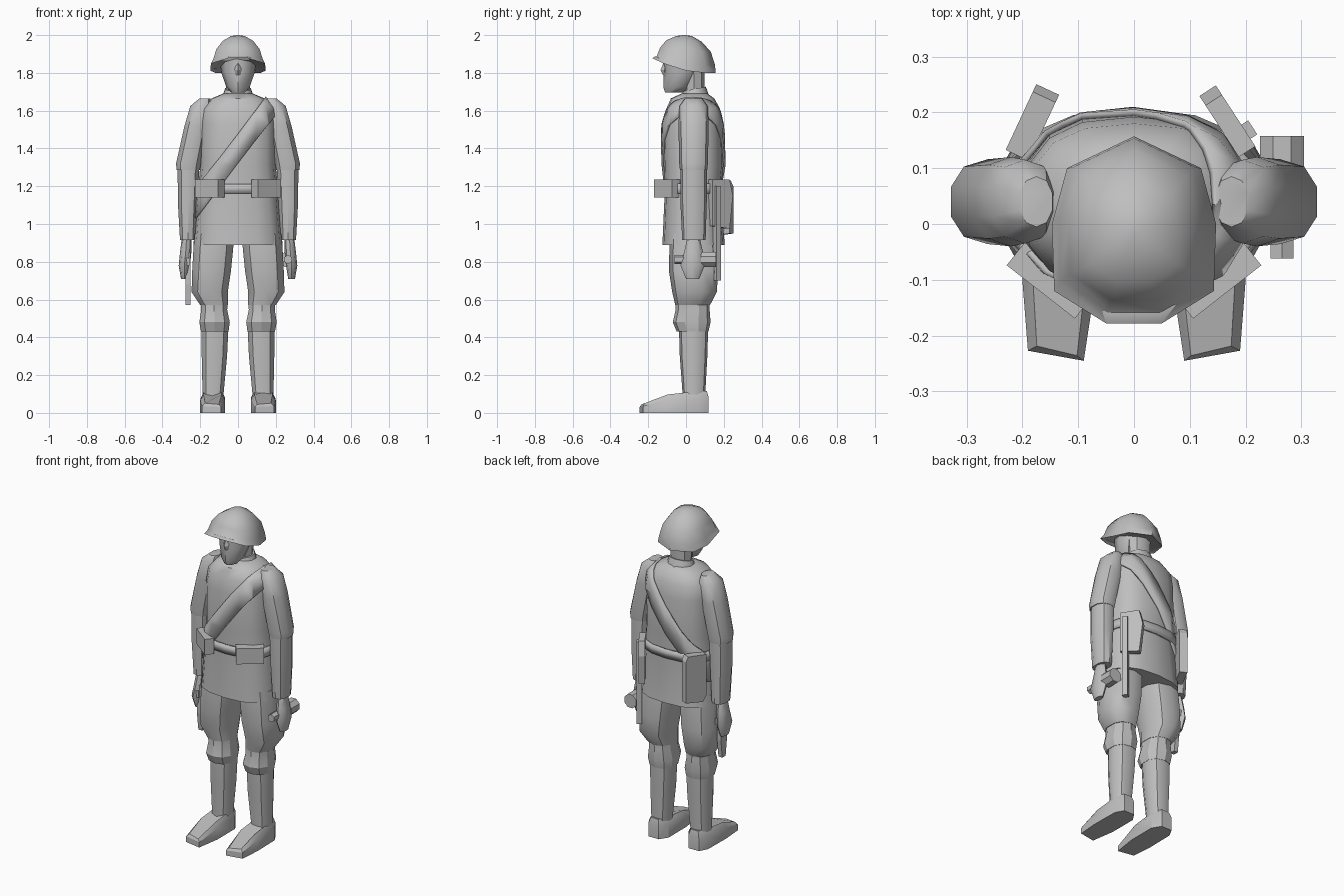
import bpy, bmesh, math
from mathutils import Matrix, Vector

if "Cube" in bpy.data.objects:
    bpy.data.objects.remove(bpy.data.objects["Cube"])

grey = bpy.data.materials.new("plain_grey")
grey.diffuse_color = (0.52, 0.52, 0.52, 1)
grey.use_nodes = True
grey.node_tree.nodes["Principled BSDF"].inputs["Base Color"].default_value = grey.diffuse_color


def finish(name, bm, smooth=40):
    bmesh.ops.recalc_face_normals(bm, faces=bm.faces)
    me = bpy.data.meshes.new(name)
    bm.to_mesh(me)
    bm.free()
    ob = bpy.data.objects.new(name, me)
    bpy.context.collection.objects.link(ob)
    me.materials.append(grey)
    if smooth:
        bpy.ops.object.select_all(action='DESELECT')
        ob.select_set(True)
        bpy.context.view_layer.objects.active = ob
        bpy.ops.object.shade_smooth_by_angle(angle=math.radians(smooth))
    return ob


def skin(rings):
    """Closed bmesh through rings of points with equal counts."""
    bm = bmesh.new()
    vs = [[bm.verts.new(p) for p in r] for r in rings]
    n = len(rings[0])
    for a, b in zip(vs, vs[1:]):
        for i in range(n):
            j = (i + 1) % n
            bm.faces.new((a[i], a[j], b[j], b[i]))
    bm.faces.new(vs[0])
    bm.faces.new(vs[-1])
    return bm


def loft(rings, n=10, power=1.0, side=1, tilt=0.0):
    """Rings are (centre x, centre y, z, radius x, radius y)."""
    out = []
    for cx, cy, z, rx, ry in rings:
        ring = []
        for i in range(n):
            a = 2 * math.pi * i / n - math.pi / 2
            c, s = math.cos(a), math.sin(a)
            u = math.copysign(abs(c) ** power, c) * rx
            v = math.copysign(abs(s) ** power, s) * ry
            ring.append((side * (cx + u), cy + v, z + tilt * v))
        out.append(ring)
    return skin(out)


def prism(name, outline, thick, centre, angle):
    """Upright plate: outline in (along, z), turned about z by angle degrees."""
    turn = Matrix.Translation(Vector(centre)) @ Matrix.Rotation(math.radians(angle), 4, 'Z')
    rings = [[turn @ Vector((u, t, z)) for u, z in outline] for t in (-thick / 2, thick / 2)]
    return finish(name, skin(rings), 0)


def box(name, centre, size, angle=0):
    u, z = size[0] / 2, size[2] / 2
    return prism(name, [(-u, -z), (u, -z), (u, z), (-u, z)], size[1], centre, angle)


# Tunic with skirt
TUNIC = [(0, .04, .89, .236, .165), (0, .035, 1.16, .213, .148), (0, .04, 1.31, .2, .158),
         (0, .035, 1.53, .2, .157), (0, .038, 1.61, .19, .142), (0, .035, 1.665, .14, .115),
         (0, .045, 1.69, .08, .07)]


def tunic():
    return loft(TUNIC, 16, .8)


finish("tunic", tunic())


def band(name, point, normal, half, thick):
    """Slab of the tunic surface between two parallel planes, thickened outwards."""
    bm = tunic()
    bmesh.ops.recalc_face_normals(bm, faces=bm.faces)
    p, n = Vector(point), Vector(normal).normalized()
    for s in (1, -1):
        bmesh.ops.bisect_plane(bm, geom=bm.verts[:] + bm.edges[:] + bm.faces[:],
                               plane_co=p + n * half * s, plane_no=n * s, clear_outer=True)
    ob = finish(name, bm)
    mod = ob.modifiers.new("thickness", 'SOLIDIFY')
    mod.thickness = thick
    mod.offset = 1
    return ob


band("shoulder_strap", (.03, 0, 1.44), (.8, 0, -.6), .047, .012)
band("belt", (0, 0, 1.187), (0, 0, 1), .026, .014)

# Collar, neck and head
finish("collar", loft([(0, .045, 1.65, .092, .082), (0, .045, 1.715, .072, .06)], 10, 1, 1, .2))
finish("neck", loft([(0, .045, 1.64, .06, .05), (0, .04, 1.83, .07, .06)], 8))
finish("head", loft([(0, -.065, 1.695, .035, .045), (0, -.045, 1.725, .062, .075),
                     (0, -.02, 1.80, .088, .098), (0, -.01, 1.89, .1, .11)], 8), 50)
finish("nose", loft([(0, -.11, 1.79, .016, .012), (0, -.115, 1.815, .018, .02),
                     (0, -.10, 1.87, .01, .012)], 4), 0)

# Helmet: nine-sided flared rim rising to the front, then a dome
rim = [(0, .157, 1.80), (.12, .10, 1.80), (.147, 0, 1.812), (.143, -.12, 1.85), (.05, -.178, 1.878)]
rim = rim + [(-x, y, z) for x, y, z in rim[:0:-1]]


def dome(scale, z, flat, shift=0):
    return [(x * scale, (y + .01) * scale - .01 + shift, z + (rz - 1.83) * flat) for x, y, rz in rim]


finish("helmet", skin([dome(.9, 1.84, 1), rim, dome(.92, 1.86, .6, .01), dome(.8, 1.92, .3, .008),
                       dome(.56, 1.968, .1), dome(.25, 1.995, 0), dome(.05, 2.0, 0)]), 50)

for s, tag in ((-1, "right"), (1, "left")):
    # Arms
    finish(tag + "_sleeve", loft([(.175, .04, 1.665, .03, .045), (.195, .04, 1.625, .06, .075),
                                  (.22, .04, 1.52, .066, .08), (.262, .04, 1.32, .069, .076),
                                  (.264, .04, 1.285, .064, .072)], 10, .9, s))
    finish(tag + "_forearm", loft([(.262, .04, 1.31, .06, .07), (.266, .04, 1.12, .055, .07),
                                   (.266, .042, .915, .043, .062)], 10, .9, s))
    finish(tag + "_hand", loft([(.272, .04, .93, .025, .032), (.277, .04, .85, .03, .05),
                                (.284, .035, .78, .03, .064), (.284, .035, .71, .018, .035)], 8, 1, s))
    # Legs
    finish(tag + "_breeches", loft([(.125, .035, .95, .108, .12), (.13, .037, .88, .11, .125),
                                    (.14, .04, .75, .107, .13), (.15, .045, .64, .1, .118),
                                    (.127, .035, .57, .076, .092)], 10, .85, s))
    finish(tag + "_knee", loft([(.127, .035, .59, .074, .09), (.126, .035, .545, .072, .09),
                                (.124, .03, .48, .084, .1), (.123, .035, .43, .076, .084)],
                               10, .85, s), 25)
    finish(tag + "_boot_shaft", loft([(.122, .04, .44, .074, .077), (.125, .04, .3, .07, .073),
                                      (.132, .042, .1, .058, .06), (.132, .042, .05, .058, .06)],
                                     10, .85, s))
    # Foot: footprint raised to a sloping top
    sole = [(.09, -.245), (.19, -.227), (.2, -.1), (.197, .07), (.17, .12), (.1, .12), (.068, .07), (.068, -.1)]

    def foot(scale, lift):
        return [(s * (.133 + (x - .133) * scale), y if scale == 1 else -.06 + (y + .06) * .95,
                 lift * min(.115, .045 + (y + .245) * .36)) for x, y in sole]
    finish(tag + "_foot", skin([foot(1, 0), foot(1, .7), foot(.72, 1)]), 30)
    # Ammunition pouch on the belt
    box(tag + "_ammo_pouch", (s * .15, -.1, 1.187), (.155, .055, .095), s * 38)

# Bag on the back of the right hip
prism("hip_bag", [(-.065, .97), (-.045, .935), (.065, .95), (.065, 1.2), (.05, 1.23), (-.065, 1.22)],
      .045, (-.182, .182, 0), 65)

# Digging tool on the back of the left hip
prism("spade_blade", [(-.06, .99), (.05, .975), (.07, 1.15), (.05, 1.235), (-.06, 1.235)],
      .035, (.17, .18, 0), 123)
box("spade_handle", (.2, .165, .95), (.03, .03, .5), 33)

# Stick grenade in the left hand, lying along y
for name, r, y0, y1, n in (("grenade_handle", .024, -.062, .1, 6), ("grenade_head", .043, .08, .158, 8)):
    ring = [(2 * math.pi * i + math.pi) / n for i in range(n)]
    finish(name, skin([[(.265 + r * math.cos(a), y, .812 + r * math.sin(a)) for a in ring]
                       for y in (y0, y1)]), 0)

# Pistol pointing down in the right hand
box("pistol_grip", (-.27, .035, .80), (.028, .1, .04))
prism("pistol_barrel", [(-.03, .85), (-.03, .68), (-.016, .57), (.016, .57), (.03, .68), (.03, .85)],
      .026, (-.264, .03, 0), 90)
